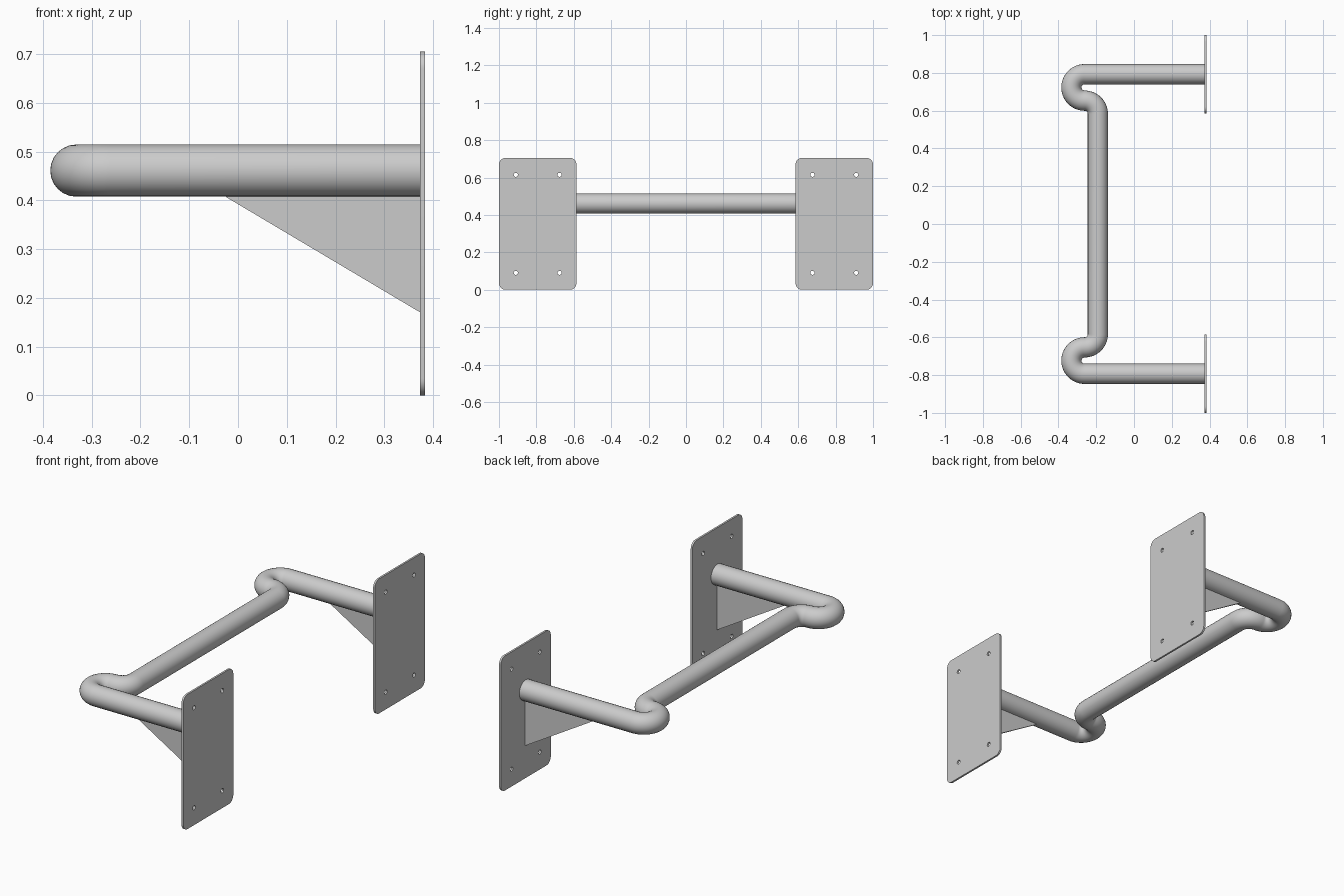
import bpy
from math import sin, cos, pi, radians

cube = bpy.data.objects.get("Cube")
if cube:
    bpy.data.objects.remove(cube)

TUBE_R, BEND_R, TUBE_Z = 0.0535, 0.07, 0.461
ARM_Y, BEND_X = 0.793, -0.2615
PLATE_X, PLATE_T = 0.378, 0.01
PLATE_W, PLATE_H, CORNER = 0.414, 0.705, 0.035

steel = bpy.data.materials.new("grey steel")
steel.use_nodes = True
colour = (0.6, 0.6, 0.6, 1)
steel.diffuse_color = colour
steel.node_tree.nodes["Principled BSDF"].inputs["Base Color"].default_value = colour


def arc(cx, cy, r, start, end, steps):
    angles = [radians(start + (end - start) * i / steps) for i in range(steps + 1)]
    return [(cx + r * cos(a), cy + r * sin(a)) for a in angles]


def curve_object(name, outlines, dims, closed, location, rotation=(0, 0, 0), **settings):
    """Make a curve from 2D outlines and turn it into a mesh."""
    data = bpy.data.curves.new(name, 'CURVE')
    data.dimensions = dims
    for key, value in settings.items():
        setattr(data, key, value)
    for outline in outlines:
        spline = data.splines.new('POLY')
        spline.points.add(len(outline) - 1)
        for point, (x, y) in zip(spline.points, outline):
            point.co = (x, y, 0, 1)
        spline.use_cyclic_u = closed
    data.materials.append(steel)
    obj = bpy.data.objects.new(name, data)
    bpy.context.collection.objects.link(obj)
    obj.location, obj.rotation_euler = location, rotation
    bpy.ops.object.select_all(action='DESELECT')
    obj.select_set(True)
    bpy.context.view_layer.objects.active = obj
    bpy.ops.object.convert(target='MESH')
    bpy.ops.object.shade_smooth_by_angle(angle=radians(35))
    return bpy.context.object


# Bent tube: arm, hairpin bend, quarter bend, then the mirrored half
half = [(PLATE_X - PLATE_T / 2, ARM_Y)]
half += arc(BEND_X, ARM_Y - BEND_R, BEND_R, 90, 270, 28)
half += arc(BEND_X, ARM_Y - 3 * BEND_R, BEND_R, 90, 0, 14)[1:]
path = half + [(x, -y) for x, y in reversed(half)]
curve_object("bent_bar", [path], '3D', False, (0, 0, TUBE_Z),
             bevel_depth=TUBE_R, bevel_resolution=10, use_fill_caps=True)

# Wall plate outline with rounded corners and four screw holes
w, h = PLATE_W / 2 - CORNER, PLATE_H / 2 - CORNER
outline = []
for sx, sy, start in ((1, 1, 0), (-1, 1, 90), (-1, -1, 180), (1, -1, 270)):
    outline += arc(sx * w, sy * h, CORNER, start, start + 90, 8)
holes = [arc(sx * 0.117, sy * 0.262, 0.011, 0, 345, 23)
         for sx in (-1, 1) for sy in (-1, 1)]

# Gusset triangle, its top edge tucked into the arm
gusset = [(-0.025, 0.43), (-0.025, 0.407), (0.374, 0.17), (0.374, 0.43)]

for side, s in (("right", 1), ("left", -1)):
    y = s * ARM_Y
    curve_object("wall_plate_" + side, [outline] + holes, '2D', True,
                 (PLATE_X, y, PLATE_H / 2), (pi / 2, 0, pi / 2),
                 fill_mode='BOTH', extrude=PLATE_T / 2)
    curve_object("gusset_" + side, [gusset], '2D', True,
                 (0, y, 0), (pi / 2, 0, 0), fill_mode='BOTH', extrude=0.005)
